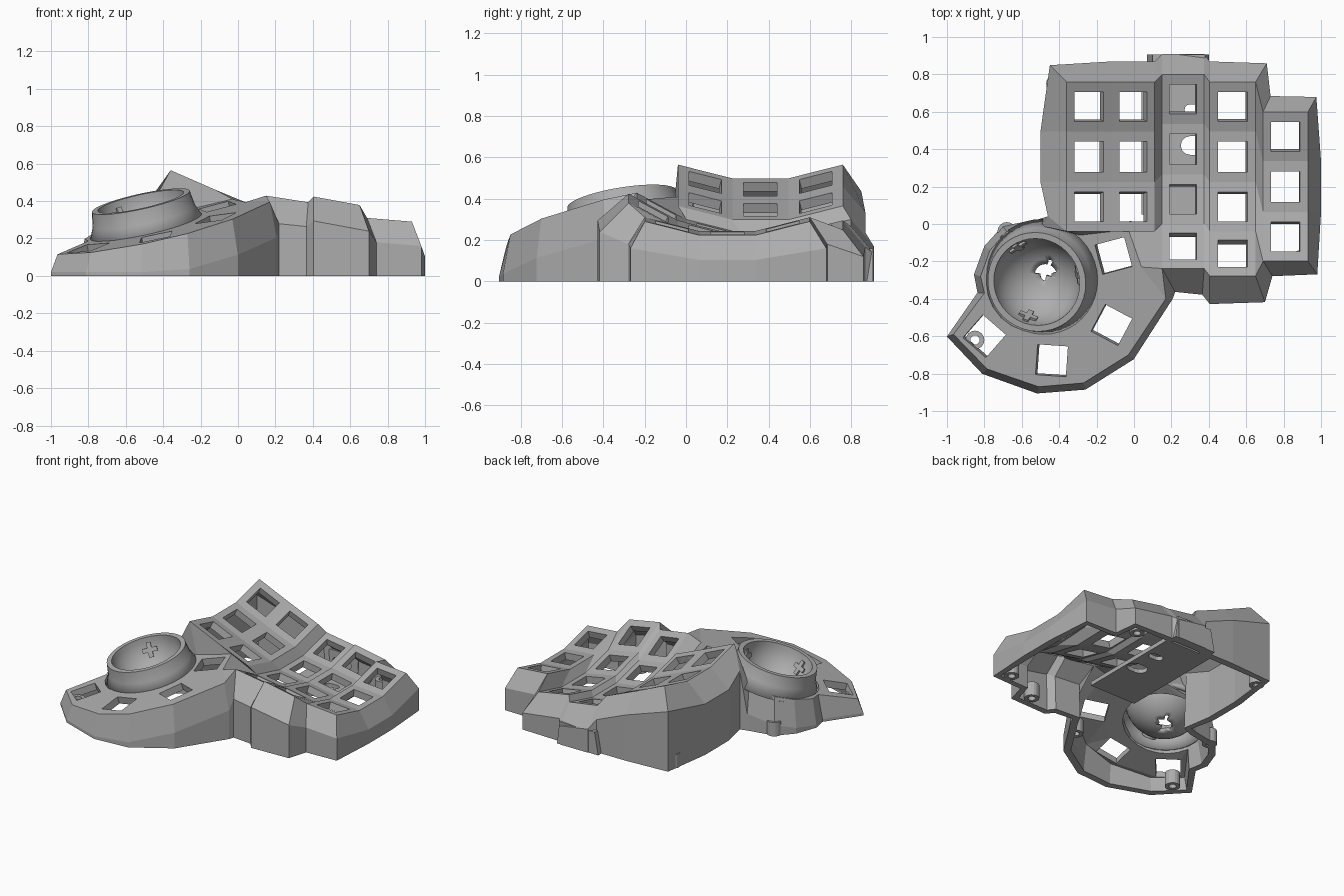
import bpy, bmesh
from math import sin, cos, pi, radians
from mathutils import Vector, Matrix

if "Cube" in bpy.data.objects:
    bpy.data.objects.remove(bpy.data.objects["Cube"])

grey = bpy.data.materials.new("matte_grey")
grey.use_nodes = True
grey.diffuse_color = (0.42, 0.42, 0.42, 1)
grey.node_tree.nodes["Principled BSDF"].inputs["Base Color"].default_value = (0.42, 0.42, 0.42, 1)


def finish(name, bm, thick=0, up=None):
    """Turn a bmesh sheet into an object, thickened away from the side facing up."""
    bmesh.ops.remove_doubles(bm, verts=bm.verts, dist=0.0005)
    bmesh.ops.recalc_face_normals(bm, faces=bm.faces)
    if up:
        bm.normal_update()
        if sum(f.normal.dot(Vector(up)) * f.calc_area() for f in bm.faces) < 0:
            bmesh.ops.reverse_faces(bm, faces=bm.faces)
    mesh = bpy.data.meshes.new(name)
    bm.to_mesh(mesh)
    bm.free()
    mesh.materials.append(grey)
    ob = bpy.data.objects.new(name, mesh)
    bpy.context.collection.objects.link(ob)
    if thick:
        mod = ob.modifiers.new("thickness", 'SOLIDIFY')
        mod.thickness = thick
        mod.offset = -1
    return ob


def face(bm, *pts):
    return bm.faces.new([bm.verts.new(p) for p in pts])


def fill(bm, loops, normal):
    """Fill a flat outline with holes."""
    edges = []
    for loop in loops:
        vs = [bm.verts.new(p) for p in loop]
        edges += [bm.edges.new((a, b)) for a, b in zip(vs, vs[1:] + vs[:1])]
    bmesh.ops.triangle_fill(bm, use_beauty=True, edges=edges, normal=normal)


# Key columns: left x, left z, right x, right z, middle y, row count
COLUMNS = [(-.36, .49, -.12, .385, .36, 3), (-.12, .385, .11, .29, .36, 3),
           (.15, .225, .375, .19, .40, 4), (.405, .22, .65, .175, .36, 4),
           (.69, .235, .93, .215, .20, 3)]
R, STEP = 1.1, 0.2475


def rails(xl, zl, xr, zr, ym, rows):
    """Left and right edge points of a column, from back to front."""
    angles = [(1.5 - j) * STEP for j in range(rows + 1)]
    return [[Vector((x, ym + R * sin(a), z + R * (1 - cos(a)))) for a in angles]
            for x, z in ((xl, zl), (xr, zr))]


shell = bmesh.new()
cols = [rails(*c) for c in COLUMNS]
for left, right in cols:
    for j in range(len(left) - 1):
        a, b, c, d = left[j], right[j], right[j + 1], left[j + 1]

        def at(u, v):
            return a.lerp(b, u).lerp(d.lerp(c, u), v)
        outer = [a, b, c, d]
        inner = [at(.18, .2), at(.82, .2), at(.82, .8), at(.18, .8)]
        for k in range(4):
            m = (k + 1) % 4
            face(shell, outer[k], outer[m], inner[m], inner[k])

# Webs between columns
for i in (1, 2, 3):
    p, q = cols[i][1], cols[i + 1][0]
    for j in range(len(p) - 1):
        n = min(j + 1, len(q) - 1)
        if j == n:
            face(shell, p[j], q[j], p[j + 1])
        else:
            face(shell, p[j], q[j], q[n], p[j + 1])


# Thumb plate, one tilted plane with key holes and a ball opening
def thumb(x, y, lift=0):
    return Vector((x, y, .422 + .22 * x + .16 * y + lift))


tilt = Vector((-.22, -.16, 1)).normalized()
BX, BY = -.52, -.31
rim_pts = [thumb(x, y) for x, y in (
    (.17, -.40), (-.03, -.70), (-.27, -.85), (-.51, -.87), (-.785, -.775), (-.965, -.59),
    (-.80, -.37), (-.82, -.28), (-.77, -.14), (-.68, -.04), (-.50, -.01))]
t1, t2, t3 = thumb(-.29, -.06), thumb(-.03, -.03), thumb(.04, -.23)
loops = [rim_pts + [t1, t2, t3]]
for x, y, deg in ((-.11, -.17, 15), (-.12, -.54, -28), (-.44, -.73, -4), (-.80, -.60, -41)):
    loops.append([thumb(x + .115 * cos(radians(deg + 45 + 90 * k)),
                        y + .115 * sin(radians(deg + 45 + 90 * k))) for k in range(4)])
loops.append([thumb(BX + .27 * cos(k * pi / 12), BY + .27 * sin(k * pi / 12)) for k in range(24)])
fill(shell, loops, tilt)

# Webs joining the thumb plate to the key columns
A, B, C = cols[0][0][-1], cols[0][1][-1], cols[1][1][-1]
D, E = cols[2][0][3], cols[2][0][4]
for pts in ((A, t1, rim_pts[-1]), (A, B, t2, t1), (B, C, t2), (C, D, t2),
            (D, E, t3, t2), (E, rim_pts[0], t3)):
    face(shell, *pts)

# Outer walls: each station is a top point, its outward offset and its drop
stations = [(A, (-.10, .08), .14)]
stations += [(p, (-.14, 0), .13) for p in cols[0][0][2:0:-1]]
stations += [(cols[0][0][0], (-.09, .09), .13)]
stations += [(cols[i][s][0], (0, .11), .13) for i, s in ((0, 1), (1, 1), (2, 0), (2, 1), (3, 0))]
stations += [(cols[3][1][0], (.06, .1), .13), (cols[4][0][0], (.04, .085), .13),
             (cols[4][1][0], (.045, .08), .13)]
stations += [(p, (.07, 0), .12) for p in cols[4][1][1:-1]]
stations += [(cols[4][1][-1], (.05, -.07), .13), (cols[4][0][-1], (.05, -.08), .13),
             (cols[3][1][-1], (.05, -.14), .14), (cols[3][0][-1], (0, -.15), .13),
             (cols[2][1][-1], (-.01, -.14), .13), (E, (.07, -.125), .15)]
for p in rim_pts:
    out = (p.xy - Vector((-.4, -.4))).normalized() * .037
    stations.append((p, out, .19))
wall = []
for top, out, drop in stations:
    x, y = top.x + out[0], top.y + out[1]
    wall.append((top, Vector((x, y, max(.02, top.z - drop))), Vector((x, y, 0))))
for s, t in zip(wall, wall[1:] + wall[:1]):
    for k in (0, 1):
        face(shell, s[k], t[k], t[k + 1], s[k + 1])
finish("case_shell", shell, .05, (0, 0, 1))

# Ball socket: bowl, rim and flared skirt turned about the tilted axis
place = Matrix.Translation(thumb(BX, BY, .14)) @ tilt.to_track_quat('Z', 'Y').to_matrix().to_4x4()
profile = [(.235 * sin(k * pi / 24), -.235 * cos(k * pi / 24)) for k in range(13)]
profile += [(.268, 0), (.28, -.08), (.315, -.16)]
N = 40
socket = bmesh.new()
for k in range(N):
    a, b = 2 * pi * k / N, 2 * pi * (k + 1) / N
    for (r, z), (r2, z2) in zip(profile, profile[1:]):
        pts = [(r * cos(a), r * sin(a), z), (r2 * cos(a), r2 * sin(a), z2),
               (r2 * cos(b), r2 * sin(b), z2), (r * cos(b), r * sin(b), z)]
        face(socket, *[place @ Vector(p) for p in (pts if r else pts[:3])])
bmesh.ops.remove_doubles(socket, verts=socket.verts, dist=.0005)
opening = Matrix.Rotation(radians(35), 2)
gone = []
for f in socket.faces:
    c = opening.inverted() @ (f.calc_center_median().xy - Vector((-.47, -.25)))
    if abs(c.x) < .045 and abs(c.y) < .035:
        gone.append(f)
bmesh.ops.delete(socket, geom=gone, context='FACES')
ob = finish("ball_socket", socket, .025, (0, 0, 1))
bpy.context.view_layer.objects.active = ob
ob.select_set(True)
bpy.ops.object.shade_smooth_by_angle(angle=radians(35))
ob.select_set(False)

# Bearing mounts round the bowl: cross inside, round housing outside
for az in (178, -55, 62):
    d = Vector((cos(radians(az)) * .93, sin(radians(az)) * .93, -.37)).normalized()
    turn = d.to_track_quat('Z', 'Y').to_matrix().to_4x4()
    cross = bmesh.new()
    for size in ((.10, .03, .02), (.03, .10, .02)):
        bmesh.ops.create_cube(cross, size=1, matrix=place @ Matrix.Translation(d * .228) @ turn
                              @ Matrix.Diagonal((*size, 1)))
    finish("bearing_cross", cross)
    cup = bmesh.new()
    bmesh.ops.create_cone(cup, cap_ends=True, segments=20, radius1=.05, radius2=.05, depth=.03,
                          matrix=place @ Matrix.Translation(d * .262) @ turn)
    finish("bearing_housing", cup)


def slot(x0, x1, y, r):
    """Rounded slot outline."""
    arcs = [(x1, -pi / 2), (x0, pi / 2)]
    return [(x + r * cos(s + k * pi / 6), y + r * sin(s + k * pi / 6)) for x, s in arcs for k in range(7)]


# Controller tray on the floor
tray = bmesh.new()
tray_loops = [[(.04, .05), (.41, .05), (.41, .83), (.04, .83)],
              slot(.30, .35, .42, .05), slot(.30, .35, .61, .03)]
fill(tray, [[(x, y, .03) for x, y in lp] for lp in tray_loops], (0, 0, 1))
finish("controller_tray", tray, .03, (0, 0, 1))

# Socket block on the back with a cable port
port = bmesh.new()
port_loops = [[(.07, 0), (.40, 0), (.38, .16), (.10, .16)], slot(.20, .28, .08, .035)]
fill(port, [[(x, .905, z) for x, z in lp] for lp in port_loops], (0, 1, 0))
finish("cable_port", port, .06, (0, 1, 0))

# Screw posts inside the walls
for x, y in ((-.42, .75), (.62, .77), (.89, -.19), (.60, -.33), (.08, -.50), (-.85, -.62), (-.68, -.04)):
    post = bmesh.new()
    ring = [(.05, 0), (.05, .1), (.025, .1), (.025, 0)]
    for k in range(16):
        a, b = k * pi / 8, (k + 1) * pi / 8
        for (r, z), (r2, z2) in zip(ring, ring[1:] + ring[:1]):
            face(post, *[(x + q * cos(t), y + q * sin(t), h)
                         for q, t, h in ((r, a, z), (r2, a, z2), (r2, b, z2), (r, b, z))])
    finish("screw_post", post)
